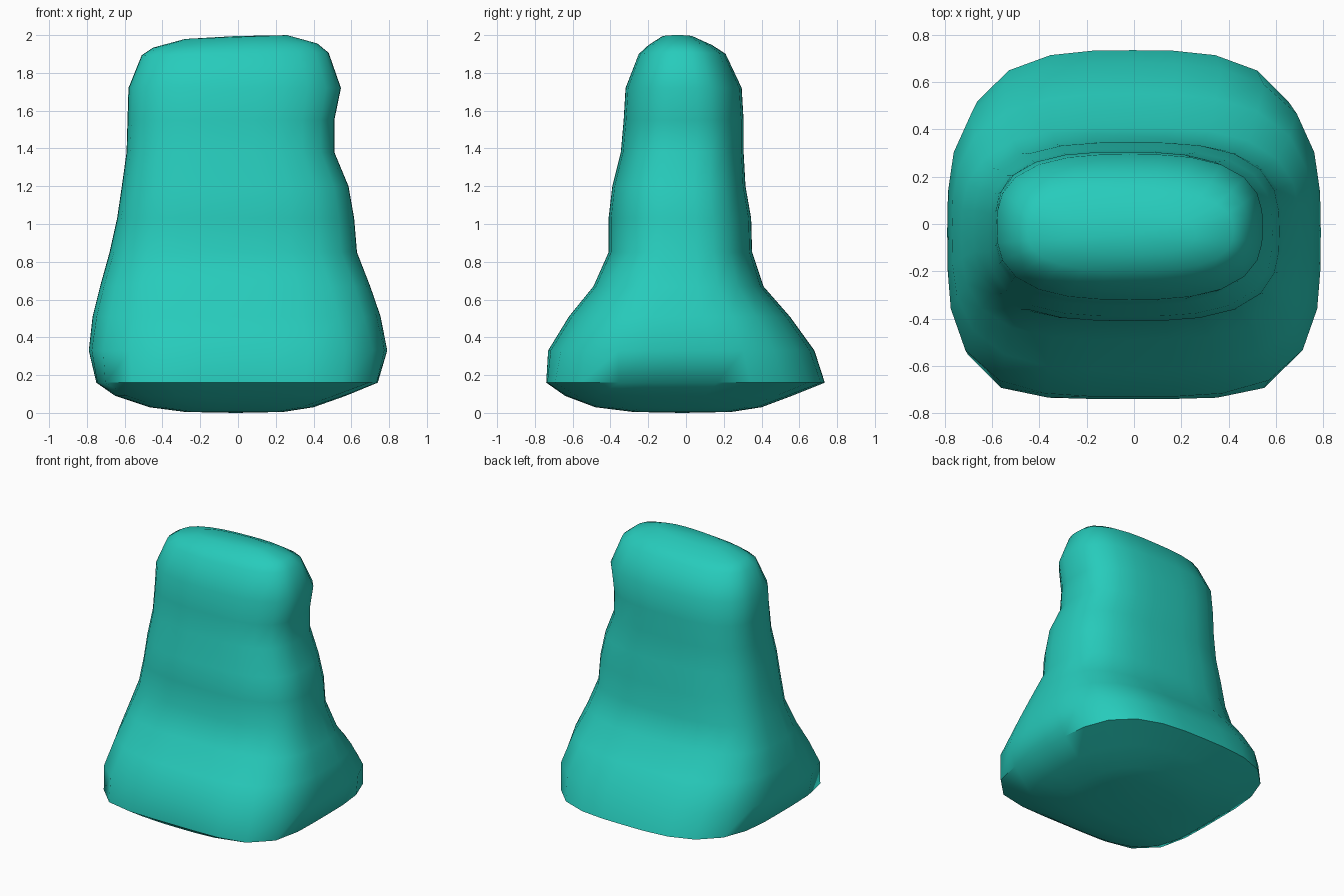
import bpy, bmesh, math

if "Cube" in bpy.data.objects:
    bpy.data.objects.remove(bpy.data.objects["Cube"])

# cross-sections: z, x min, x max, y min, y max, squareness front, squareness back
SECTIONS = [
    (0.005, -0.28, 0.24, -0.28, 0.24, 2.5, 2.5),
    (0.03, -0.47, 0.40, -0.48, 0.40, 2.7, 2.5),
    (0.09, -0.65, 0.57, -0.64, 0.56, 3.5, 2.8),
    (0.16, -0.75, 0.74, -0.74, 0.735, 4.6, 3.2),
    (0.33, -0.79, 0.79, -0.73, 0.68, 3.6, 3.0),
    (0.51, -0.77, 0.755, -0.62, 0.55, 3.2, 3.0),
    (0.67, -0.73, 0.70, -0.49, 0.41, 3.2, 3.0),
    (0.85, -0.68, 0.63, -0.41, 0.35, 3.0, 3.0),
    (1.03, -0.64, 0.615, -0.41, 0.345, 3.0, 3.0),
    (1.20, -0.615, 0.585, -0.39, 0.315, 3.0, 3.0),
    (1.38, -0.59, 0.51, -0.345, 0.305, 3.0, 3.0),
    (1.55, -0.585, 0.51, -0.33, 0.305, 2.9, 2.9),
    (1.72, -0.58, 0.545, -0.32, 0.295, 2.8, 2.8),
    (1.90, -0.51, 0.48, -0.25, 0.21, 2.8, 2.8),
    (1.945, -0.45, 0.42, -0.20, 0.14, 2.6, 2.6),
    (1.99, -0.28, 0.26, -0.13, 0.04, 2.4, 2.4),
]
SIDES = 28


def ring(bm, z, x0, x1, y0, y1, front, back):
    """Rounded-rectangle loop of vertices."""
    cx, cy, rx, ry = (x0 + x1) / 2, (y0 + y1) / 2, (x1 - x0) / 2, (y1 - y0) / 2
    verts = []
    for i in range(SIDES):
        a = 2 * math.pi * i / SIDES
        c, s = math.cos(a), math.sin(a)
        n = back if s > 0 else front
        r = (abs(c) ** n + abs(s) ** n) ** (-1 / n)
        x = cx + rx * r * c
        # crown rises slightly toward the right
        tilt = 0.02 * x / 0.5 * max(0, (z - 1.85) / 0.15)
        verts.append(bm.verts.new((x, cy + ry * r * s, z + tilt)))
    return verts


# lofted body
bm = bmesh.new()
rings = [ring(bm, *sec) for sec in SECTIONS]
for a, b in zip(rings, rings[1:]):
    for i in range(SIDES):
        j = (i + 1) % SIDES
        bm.faces.new((a[i], a[j], b[j], b[i]))

# underside and crown
for loop, z in ((rings[0], 0.0), (rings[-1], 1.995)):
    mid = bm.verts.new((-0.01, sum(v.co.y for v in loop) / SIDES, z))
    for i in range(SIDES):
        bm.faces.new((loop[i], loop[(i + 1) % SIDES], mid))
bmesh.ops.recalc_face_normals(bm, faces=bm.faces)

mesh = bpy.data.meshes.new("flared_body")
bm.to_mesh(mesh)
bm.free()
body = bpy.data.objects.new("flared_body", mesh)
bpy.context.collection.objects.link(body)

# teal finish
teal = bpy.data.materials.new("teal")
teal.diffuse_color = (0.02, 0.6, 0.5, 1)
teal.use_nodes = True
teal.node_tree.nodes["Principled BSDF"].inputs["Base Color"].default_value = teal.diffuse_color
mesh.materials.append(teal)

bpy.context.view_layer.objects.active = body
body.select_set(True)
bpy.ops.object.shade_smooth_by_angle(angle=math.radians(55))
